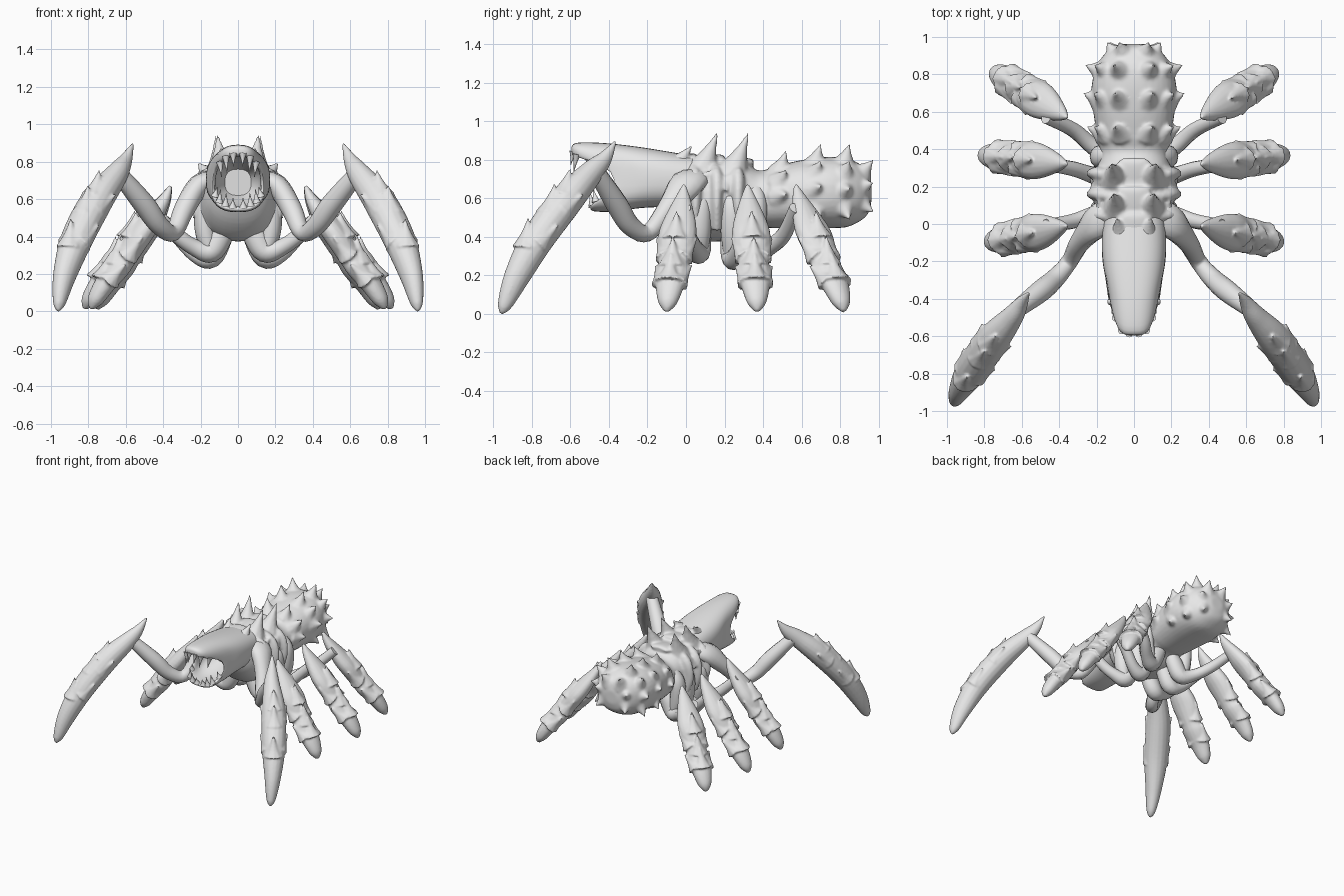
import bpy, bmesh, math
from mathutils import Vector

cube = bpy.data.objects.get("Cube")
if cube:
    bpy.data.objects.remove(cube, do_unlink=True)

grey = bpy.data.materials.new("plain_grey")
grey.use_nodes = True
grey.diffuse_color = (0.8, 0.8, 0.8, 1)
grey.node_tree.nodes["Principled BSDF"].inputs["Base Color"].default_value = (0.8, 0.8, 0.8, 1)
X, Y, Z = Vector((1, 0, 0)), Vector((0, 1, 0)), Vector((0, 0, 1))


def spline(rows, steps):
    """Smooth rows of numbers with a Catmull-Rom curve."""
    out, last = [], len(rows) - 1
    for i in range(last):
        a, b, c, d = (rows[max(0, min(last, i + k))] for k in (-1, 0, 1, 2))
        for s in range(steps):
            t = s / steps
            out.append([q + 0.5 * t * (r - p + t * (2 * p - 5 * q + 4 * r - w + t * (3 * (q - r) + w - p)))
                        for p, q, r, w in zip(a, b, c, d)])
    return out + [list(rows[last])]


def loft(bm, rings):
    """Skin a list of point rings and close both ends."""
    loops = [[bm.verts.new(p) for p in ring] for ring in rings]
    n = len(loops[0])
    for a, b in zip(loops, loops[1:]):
        for i in range(n):
            bm.faces.new((a[i], a[(i + 1) % n], b[(i + 1) % n], b[i]))
    bm.faces.new(loops[0][::-1])
    bm.faces.new(loops[-1])


def tube(bm, rows, ref=Z, steps=5, sides=12):
    """Sweep an ellipse along rows of x, y, z, side radius, upper radius."""
    rows = spline(rows, steps)
    pts = [Vector(r[:3]) for r in rows]
    frames, rings = [], []
    for i, r in enumerate(rows):
        t = (pts[min(i + 1, len(pts) - 1)] - pts[max(i - 1, 0)]).normalized()
        side = t.cross(ref).normalized()
        up = side.cross(t)
        ra, rb = max(r[3], 0.002), max(r[4], 0.002)
        frames.append((pts[i], t, side, up, ra, rb))
        rings.append([pts[i] + side * ra * math.cos(k * math.tau / sides) + up * rb * math.sin(k * math.tau / sides)
                      for k in range(sides)])
    loft(bm, rings)
    return frames


def spike(bm, base, tip, r):
    """Thorn with a flared foot."""
    base, tip = Vector(base), Vector(tip)
    d = tip - base
    ref = min((X, Y, Z), key=lambda a: abs(a.dot(d)))
    rows = [(*(base + d * f), r * w, r * w) for f, w in ((0, 1), (0.3, 0.6), (0.65, 0.27), (1, 0.05))]
    tube(bm, rows, ref, 2, 10)


def finish(name, bm, mirror=True, voxel=0):
    """Make the object; a voxel size melts its overlapping pieces together."""
    bmesh.ops.recalc_face_normals(bm, faces=bm.faces)
    me = bpy.data.meshes.new(name)
    bm.to_mesh(me)
    bm.free()
    me.materials.append(grey)
    ob = bpy.data.objects.new(name, me)
    bpy.context.collection.objects.link(ob)
    bpy.ops.object.select_all(action="DESELECT")
    ob.select_set(True)
    bpy.context.view_layer.objects.active = ob
    bpy.ops.object.shade_smooth_by_angle(angle=math.radians(50))
    if voxel:
        melt = ob.modifiers.new("melt", "REMESH")
        melt.mode, melt.voxel_size, melt.use_smooth_shade = "VOXEL", voxel, True
        soft = ob.modifiers.new("soften", "SMOOTH")
        soft.factor, soft.iterations = 0.5, 4
    if mirror:
        ob.modifiers.new("mirror", "MIRROR")


def section_point(a, y, z, rx, rz, mouth=0, power=0.88):
    """Point on a boxy cross-section; mouth narrows the top and pulls the lip corners back."""
    c, s = math.cos(a), math.sin(a)
    px = math.copysign(abs(c) ** power, c) * rx * (1 - 0.14 * mouth * s)
    pz = math.copysign(abs(s) ** power, s) * rz
    return Vector((px, y + mouth * (0.17 * c ** 4 - 0.05 * s), z + pz))


def section(row, power=0.88, n=36):
    return [section_point(k * math.tau / n, *row, power=power) for k in range(n)]


# Trunk: thorax and rounded abdomen
trunk = [(-.16, .68, .10, .09, 0), (-.08, .64, .17, .17, 0), (.03, .595, .205, .21, 0), (.15, .59, .215, .215, 0),
         (.28, .59, .20, .20, 0), (.38, .595, .18, .15, 0), (.46, .605, .195, .16, 0), (.58, .62, .215, .175, 0),
         (.72, .63, .228, .185, 0), (.83, .63, .205, .18, 0), (.90, .63, .165, .15, 0), (.945, .63, .11, .11, 0),
         (.963, .63, .05, .05, 0)]
bm = bmesh.new()
loft(bm, [section(r) for r in spline(trunk, 5)])
for sg in (-1, 1):
    # Ribs on the thorax
    for y in (.05, .16, .27):
        tube(bm, [(sg * .08, y - .02, .765, .035, .03), (sg * .18, y, .70, .05, .035),
                  (sg * .205, y, .58, .05, .03), (sg * .17, y, .44, .04, .03)], Y)
    # Back fins leaning to the rear
    for x, y, z, h, r in ((.07, -.05, .77, .11, .07), (.085, .08, .74, .205, .095),
                          (.095, .24, .73, .21, .095), (.17, .20, .66, .10, .07), (.17, .05, .67, .08, .06)):
        spike(bm, (sg * x, y, z), (sg * (x + .025), y + .085, z + h), r)
    # Abdomen spikes in rings
    for y, z, rx, rz, degs in ((.49, .61, .195, .16, (66, 32, 2)), (.67, .625, .22, .18, (68, 38, 8, -28)),
                               (.82, .63, .205, .18, (66, 36, 4, -30)), (.91, .63, .12, .13, (58, 15, -30))):
        for deg in degs:
            c, s = math.cos(math.radians(deg)), math.sin(math.radians(deg))
            rear = y > .9
            reach = .045 if rear else .08
            base = Vector((sg * rx * c * .9, y, z + rz * s * .9))
            spike(bm, base, base + Vector((sg * c * reach, .065 if rear else .03, s * (reach + .04))), .07)
# Overlapping plates down the middle of the back
for y, z in ((-.02, .80), (.12, .795), (.27, .775)):
    tube(bm, [(0, y - .09, z - .01, .04, .015), (0, y - .03, z, .085, .025),
              (0, y + .05, z + .01, .09, .025), (0, y + .08, z + .01, .07, .015)])
finish("trunk", bm, False, 0.01)

# Head with an open, hollow mouth
skull = [(.10, .68, .16, .13, 0), (-.1, .70, .172, .145, .1), (-.25, .71, .168, .16, .3),
         (-.40, .71, .152, .178, .65), (-.52, .71, .142, .178, 1), (-.545, .70, .135, .155, 1),
         (-.52, .695, .122, .135, 1), (-.37, .69, .115, .125, .55), (-.2, .69, .07, .07, .1)]
bm = bmesh.new()
loft(bm, [section(r, .78) for r in spline(skull, 4)])
finish("head", bm, False)

# Teeth along both lips
bm = bmesh.new()
for deg, size in ((81, .07), (60, .09), (38, .08), (-83, .05), (-68, .07), (-50, .07), (-30, .05)):
    a = math.radians(deg)
    base = section_point(a, -.535, .70, .128, .145, 1, .78)
    spike(bm, base, base + Vector((-.012 * math.cos(a), -.015, -math.copysign(size, a))), .022)
finish("teeth", bm)


def blade(name, rows, dorsal, lateral):
    """Armoured lower leg with thorns that point back to the knee."""
    bm = bmesh.new()
    frames = tube(bm, rows, steps=6, sides=16)
    n = len(frames) - 1
    for f in dorsal:
        p, t, side, up, ra, rb = frames[round(f * n)]
        spike(bm, p + up * rb * .35 + t * .08, p + up * (rb + .03) - t * .05, .075)
    for f in lateral:
        p, t, side, up, ra, rb = frames[round(f * n)]
        for sg in (-1, 1):
            spike(bm, p + side * sg * ra * .45 + t * .07, p + side * sg * (ra + .015) - t * .05, .065)
    finish(name, bm, True, 0.008)


# Front legs: slim arm and long blade
bm = bmesh.new()
tube(bm, [(.12, .05, .70, .06, .09), (.21, 0, .67, .06, .09), (.29, -.10, .54, .055, .055),
          (.345, -.20, .42, .045, .045), (.42, -.29, .46, .052, .052), (.50, -.36, .57, .058, .058),
          (.63, -.46, .73, .045, .045)], Y)
finish("front_arm", bm)
blade("front_blade", [(.562, -.365, .90, .005, .005), (.60, -.42, .81, .035, .04), (.65, -.495, .73, .06, .065),
                      (.755, -.62, .59, .088, .085), (.86, -.77, .39, .088, .085), (.925, -.875, .2, .062, .07),
                      (.955, -.94, .05, .035, .04), (.962, -.96, 0, .008, .008)], (.37, .46, .56), (.42, .54))

# Three pairs of walking legs: hip y, knee y, foot y, foot x, hip depth
for name, hip, knee, foot, fx, low in (("second", .07, -.01, -.1, .785, .32), ("third", .24, .32, .37, .82, .29),
                                       ("rear", .36, .57, .82, .755, .32)):
    bm = bmesh.new()
    k = knee - hip
    tube(bm, [(.04, hip, .50, .04, .05), (.09, hip, .41, .065, .06),
              (.145, hip + .05 * k, low, .06, .06), (.23, hip + .3 * k, low + .02, .045, .045),
              (.33, hip + .7 * k, .41, .04, .04), (.47, knee, .55, .035, .035)], Y)
    finish(name + "_arm", bm)
    # Hip lobe hanging from the side of the thorax
    bm = bmesh.new()
    tube(bm, [(.13, hip, .66, .03, .04), (.18, hip, .57, .05, .06), (.175, hip, .43, .055, .06),
              (.15, hip + .04 * k, low, .04, .045)], Y)
    finish(name + "_hip", bm)
    shape = ((0, .67, .01, .01), (.09, .59, .045, .035), (.28, .47, .09, .06), (.42, .39, .1, .066),
             (.58, .28, .078, .06), (.66, .23, .086, .06), (.82, .15, .076, .056), (.95, .06, .05, .042),
             (1, .012, .012, .012))
    blade(name + "_blade", [(.36 + (fx - .36) * f, knee + (foot - knee) * f, z, a, b) for f, z, a, b in shape],
          (.3, .46, .64), (.42, .64))
